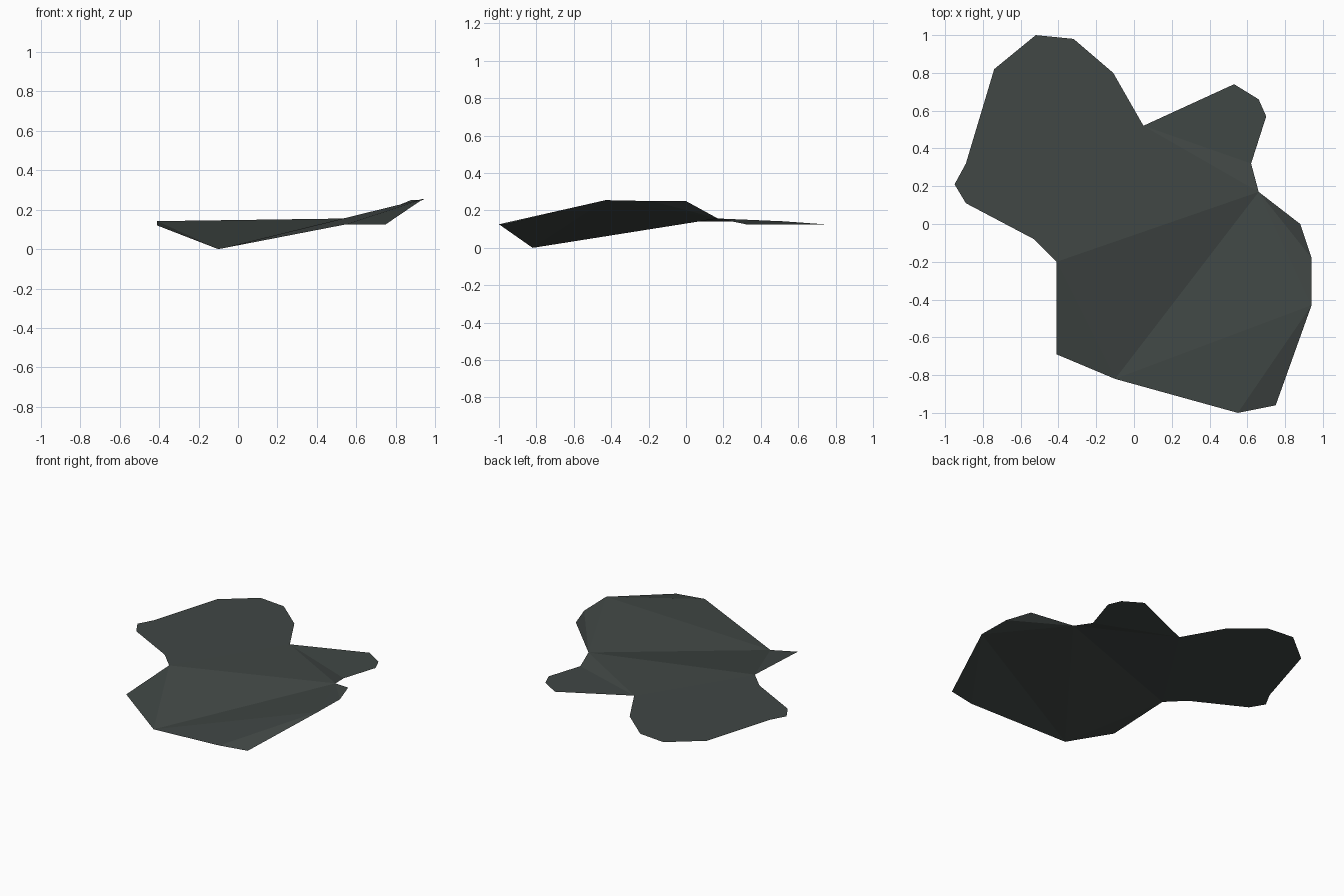
import bpy
import bmesh
from mathutils import Vector

default_cube = bpy.data.objects.get("Cube")
if default_cube:
    bpy.data.objects.remove(default_cube, do_unlink=True)

# One dark slate colour for the whole sheet
slate = bpy.data.materials.new("dark_slate")
slate.use_nodes = True
slate.diffuse_color = (0.052, 0.063, 0.059, 1)
shader = slate.node_tree.nodes["Principled BSDF"]
shader.inputs["Base Color"].default_value = slate.diffuse_color
shader.inputs["Roughness"].default_value = 0.9

# Heights shared by the level parts of the sheet
LEVEL = 0.142
LOW = 0.126
HIGH = 0.25


def rim(height, *outline):
    """Raise a plan outline to one height."""
    return [Vector((x, y, height)) for x, y in outline]


def folded_sheet(name, faces):
    """Make a thin flat-shaded sheet from upward-facing panels."""
    mesh = bpy.data.meshes.new(name)
    bm = bmesh.new()
    for corners in faces:
        face = bm.faces.new([bm.verts.new(c) for c in corners])
        face.normal_update()
        if face.normal.z < 0:
            face.normal_flip()
    bmesh.ops.remove_doubles(bm, verts=bm.verts[:], dist=0.0001)
    bm.to_mesh(mesh)
    bm.free()
    mesh.materials.append(slate)
    sheet = bpy.data.objects.new(name, mesh)
    bpy.context.collection.objects.link(sheet)
    return sheet


# Corners where the folds meet
hinge = Vector((0.66, 0.17, 0.157))
notch = Vector((0.05, 0.52, LEVEL))
waist = Vector((-0.41, -0.2, LEVEL))
dip = Vector((-0.1, -0.82, 0))
side_tip = Vector((-0.41, -0.69, 0.12))
peak = Vector((0.94, -0.43, 0.255))

# Rear lobe: broad, level panel joined to the hinge
rear_rim = rim(LEVEL, (-0.53, -0.08), (-0.89, 0.11), (-0.95, 0.21),
               (-0.89, 0.32), (-0.74, 0.82), (-0.52, 1), (-0.32, 0.98),
               (-0.11, 0.8))
folded_sheet("rear_lobe", [
    [waist, *rear_rim, notch],
    [notch, hinge, waist],
])

# Small lobe: low level panel with a narrow fold up to the hinge
small_rim = rim(LOW, (0.53, 0.74), (0.66, 0.66), (0.7, 0.57), (0.62, 0.32))
folded_sheet("small_lobe", [
    [notch, *small_rim],
    [notch, small_rim[-1], hinge],
])

# Front lobe: valley folds fanning out from the low dip
shoulder, crest = rim(HIGH, (0.88, 0), (0.94, -0.18))
front_right, front_left = rim(LOW, (0.75, -0.96), (0.55, -1))
folded_sheet("front_lobe", [
    [waist, hinge, dip],
    [waist, dip, side_tip],
    [dip, hinge, peak],
    [hinge, crest, peak],
    [hinge, shoulder, crest],
    [dip, peak, front_left],
    [peak, front_right, front_left],
])
